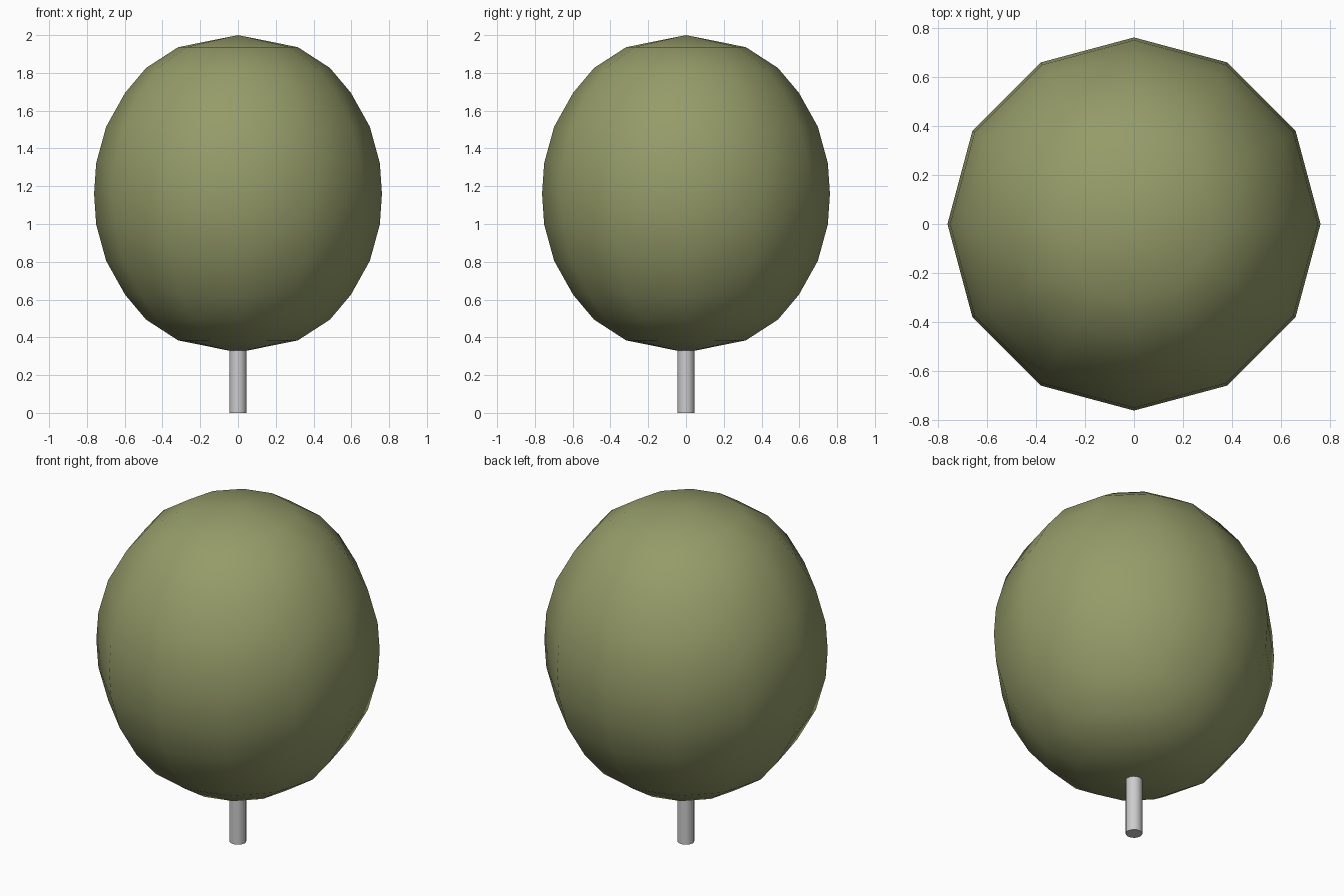
import bpy, bmesh, math

if "Cube" in bpy.data.objects:
    bpy.data.objects.remove(bpy.data.objects["Cube"])

SIDES = 12
MID, HALF = 1.16, 0.84

# Upper half of the crown profile: radius, height above the middle
upper = [(0.317, 0.776), (0.487, 0.666), (0.598, 0.534),
         (0.698, 0.355), (0.751, 0.162)]
profile = upper + [(0.762, 0.0)] + [(r, -h) for r, h in reversed(upper)]

# Crown: rings of the profile closed by a fan at each pole
bm = bmesh.new()
rings = []
for r, h in profile:
    rings.append([bm.verts.new((r * math.cos(2 * math.pi * i / SIDES),
                                r * math.sin(2 * math.pi * i / SIDES),
                                MID + h)) for i in range(SIDES)])
top = bm.verts.new((0, 0, MID + HALF))
bottom = bm.verts.new((0, 0, MID - HALF))
for i in range(SIDES):
    j = (i + 1) % SIDES
    bm.faces.new((top, rings[0][i], rings[0][j]))
    bm.faces.new((bottom, rings[-1][j], rings[-1][i]))
    for a, b in zip(rings, rings[1:]):
        bm.faces.new((a[i], b[i], b[j], a[j]))
bmesh.ops.recalc_face_normals(bm, faces=bm.faces)
for f in bm.faces:
    f.smooth = True
mesh = bpy.data.meshes.new("crown")
bm.to_mesh(mesh)
bm.free()
crown = bpy.data.objects.new("crown", mesh)
bpy.context.collection.objects.link(crown)

leaf = bpy.data.materials.new("olive_leaves")
leaf.diffuse_color = (0.30, 0.33, 0.14, 1)
leaf.use_nodes = True
leaf.node_tree.nodes["Principled BSDF"].inputs["Base Color"].default_value = leaf.diffuse_color
mesh.materials.append(leaf)

# Trunk: thin post running up into the crown
bpy.ops.mesh.primitive_cylinder_add(vertices=16, radius=0.045, depth=0.4,
                                    location=(0, 0, 0.2))
trunk = bpy.context.object
trunk.name = "trunk"
bpy.ops.object.shade_smooth_by_angle(angle=math.radians(40))
